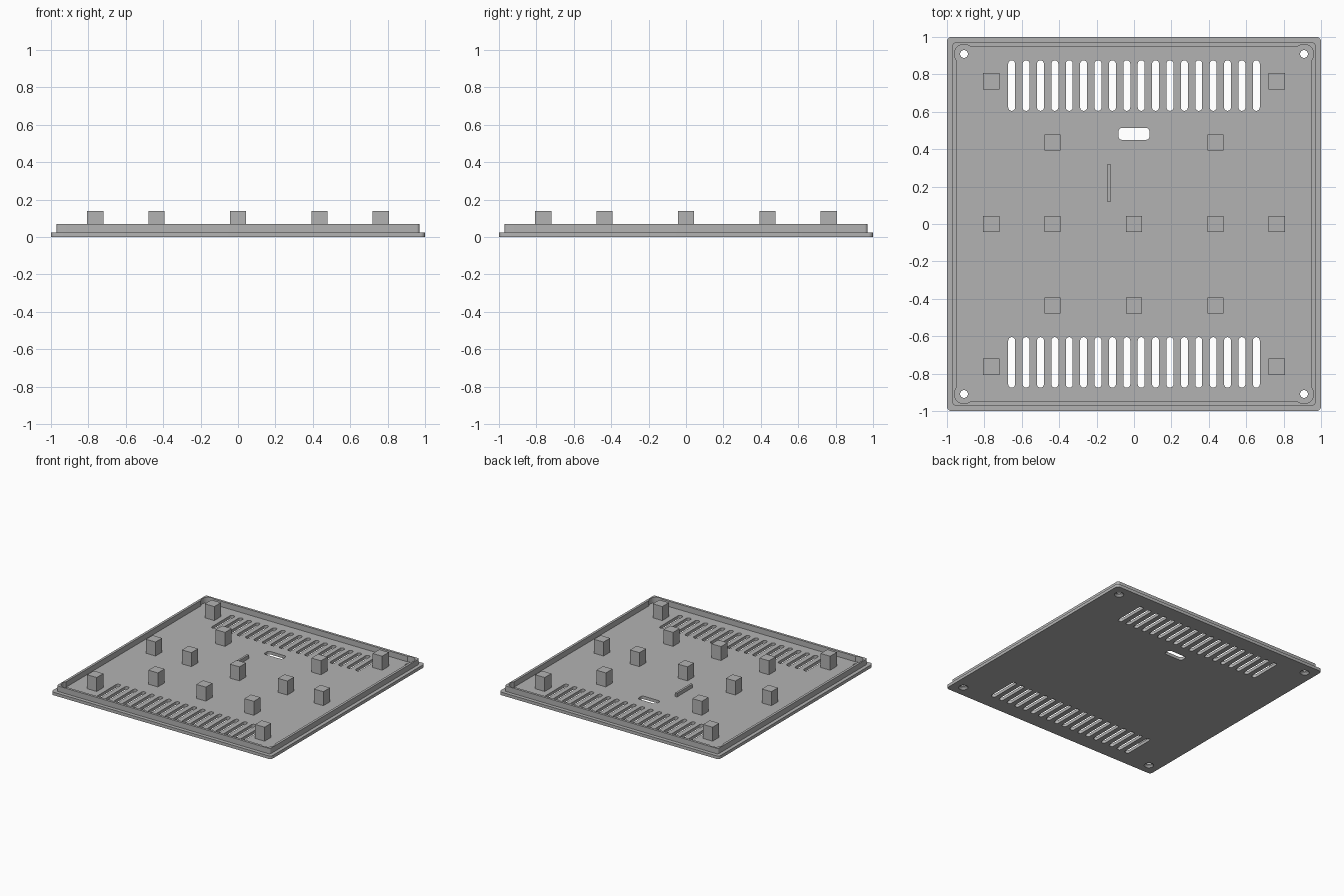
import bpy, bmesh, math

if "Cube" in bpy.data.objects:
    bpy.data.objects.remove(bpy.data.objects["Cube"], do_unlink=True)

# Single plain grey plastic
grey = bpy.data.materials.new("grey_plastic")
grey.use_nodes = True
grey.diffuse_color = (0.45, 0.45, 0.45, 1)
grey.node_tree.nodes["Principled BSDF"].inputs["Base Color"].default_value = grey.diffuse_color


def outline(cx, cy, w, h, r, seg=6):
    """Rounded rectangle, counter-clockwise; r = 0 gives plain corners."""
    if r == 0:
        seg = 0
    pts = []
    for k, (sx, sy) in enumerate([(1, 1), (-1, 1), (-1, -1), (1, -1)]):
        for i in range(seg + 1):
            a = math.pi / 2 * (k + (i / seg if seg else 0))
            p = (cx + sx * (w / 2 - r) + r * math.cos(a),
                 cy + sy * (h / 2 - r) + r * math.sin(a))
            if not pts or math.dist(p, pts[-1]) > 1e-5:
                pts.append(p)
    if math.dist(pts[0], pts[-1]) < 1e-5:
        pts.pop()
    return pts


def prism(bm, pts, z0, z1):
    low = [bm.verts.new((x, y, z0)) for x, y in pts]
    high = [bm.verts.new((x, y, z1)) for x, y in pts]
    bm.faces.new(low[::-1])
    bm.faces.new(high)
    for i in range(len(pts)):
        j = (i + 1) % len(pts)
        bm.faces.new((low[i], low[j], high[j], high[i]))


def make(name, shapes):
    """One object from a list of (outline, bottom, top) prisms."""
    bm = bmesh.new()
    for pts, z0, z1 in shapes:
        prism(bm, pts, z0, z1)
    return finish(name, bm)


def finish(name, bm):
    mesh = bpy.data.meshes.new(name)
    bm.to_mesh(mesh)
    bm.free()
    mesh.materials.append(grey)
    obj = bpy.data.objects.new(name, mesh)
    bpy.context.collection.objects.link(obj)
    return obj


def cut(target, cutter):
    """Apply a boolean difference and drop the cutter."""
    cutter.hide_render = True
    mod = target.modifiers.new("cut", "BOOLEAN")
    mod.operation, mod.solver, mod.object = "DIFFERENCE", "EXACT", cutter
    bpy.ops.object.select_all(action="DESELECT")
    bpy.context.view_layer.objects.active = target
    target.select_set(True)
    bpy.ops.object.modifier_apply(modifier=mod.name)
    bpy.data.objects.remove(cutter, do_unlink=True)


FLOOR, RIM_TOP, PEG_TOP = 0.025, 0.07, 0.14
corners = [(sx * 0.909, sy * 0.909) for sx in (-1, 1) for sy in (-1, 1)]

# Base plate with vents, cable slot and screw holes
plate = make("base_plate", [(outline(0, 0, 2, 2, 0.025), 0, FLOOR)])
holes = [(outline(-0.654 + i * 1.308 / 17, s * 0.74, 0.037, 0.27, 0.0185), -0.1, 0.1)
         for i in range(18) for s in (-1, 1)]
holes.append((outline(0, 0.482, 0.166, 0.064, 0.02), -0.1, 0.1))
holes += [(outline(x, y, 0.042, 0.042, 0.021), -0.1, 0.1) for x, y in corners]
cut(plate, make("hole_cutter", holes))

# Countersinks under the screw holes
bm = bmesh.new()
for x, y in corners:
    cone = bmesh.ops.create_cone(bm, cap_ends=True, segments=24, radius1=0.046,
                                 radius2=0.018, depth=0.028)
    bmesh.ops.translate(bm, verts=cone["verts"], vec=(x, y, 0.004))
cut(plate, finish("countersink_cutter", bm))

# Raised rim, relieved around the screw holes
rim = make("raised_rim", [(outline(0, 0, 1.94, 1.94, 0.015), 0.02, RIM_TOP)])
cut(rim, make("rim_cutter", [(outline(0, 0, 1.9, 1.9, 0.05), -0.1, 0.2)]))
cut(rim, make("relief_cutter", [(outline(x, y, 0.104, 0.104, 0.052, 8), -0.1, 0.2)
                                for x, y in corners]))

# Square support pegs
far, near = 0.763, 0.436
spots = [(sx * d, sy * d) for d in (far, near) for sx in (-1, 1) for sy in (-1, 1)]
spots += [(x, 0) for x in (-far, -near, 0, near, far)] + [(0, -near)]
pegs = make("support_pegs", [(outline(x, y, 0.086, 0.086, 0), 0.02, PEG_TOP) for x, y in spots])

# Thin locating rib
rib = make("locating_rib", [(outline(-0.134, 0.219, 0.017, 0.204, 0), 0.02, 0.055)])

bpy.ops.object.select_all(action="DESELECT")
for obj in (plate, rim, pegs, rib):
    obj.select_set(True)
bpy.context.view_layer.objects.active = plate
bpy.ops.object.shade_smooth_by_angle(angle=math.radians(30))
